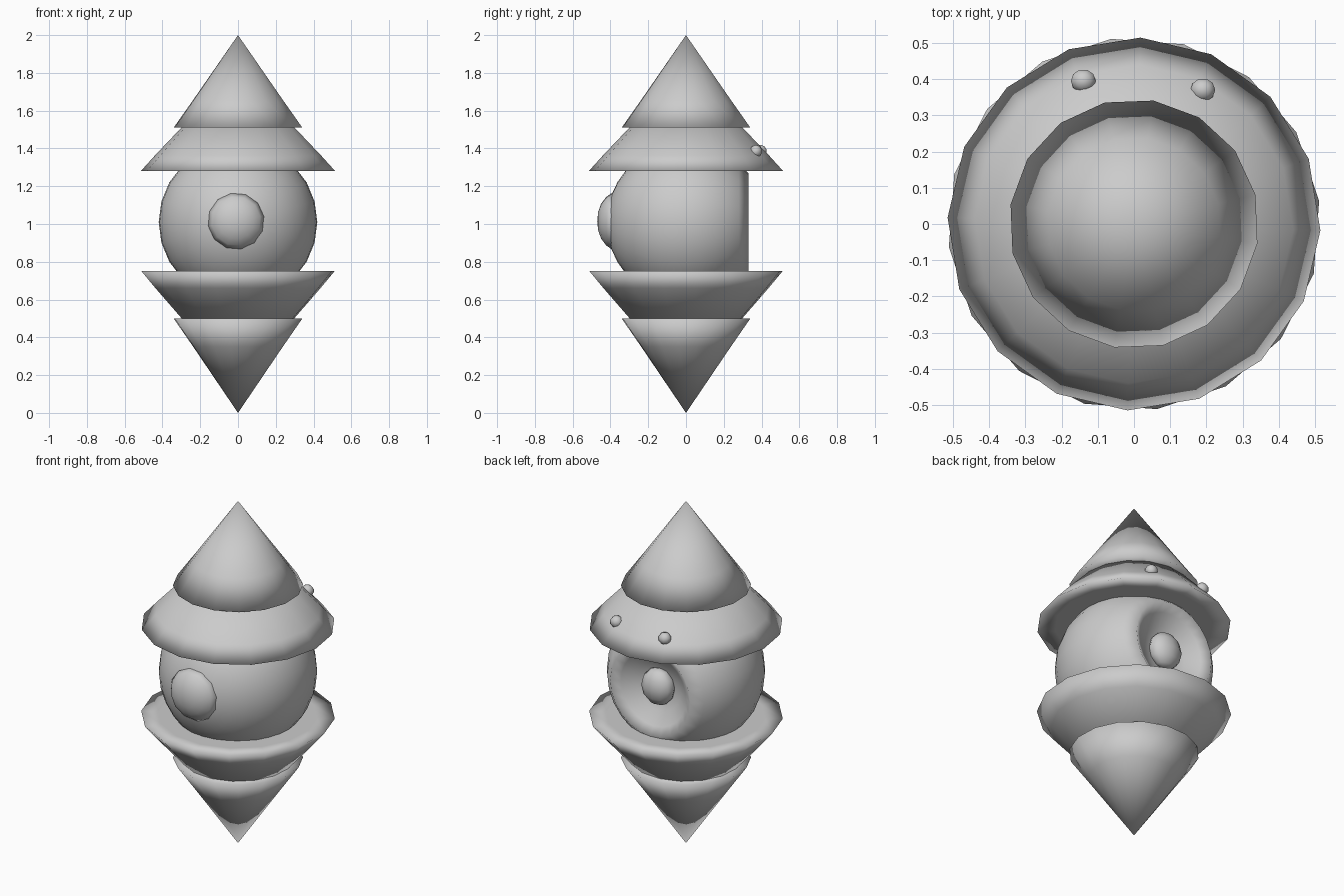
import bpy, bmesh, math
from mathutils import Matrix

if "Cube" in bpy.data.objects:
    bpy.data.objects.remove(bpy.data.objects["Cube"])


def lathe(name, profile, sides, matrix=None, turn=0.0):
    """Spin (radius, height) points around z, then place with matrix."""
    bm = bmesh.new()
    rings = []
    for r, z in profile:
        if r == 0:
            rings.append([bm.verts.new((0, 0, z))] * sides)
        else:
            angles = [math.radians(turn) + math.tau * i / sides for i in range(sides)]
            rings.append([bm.verts.new((r * math.cos(a), r * math.sin(a), z)) for a in angles])
    for low, high in zip(rings, rings[1:]):
        for i in range(sides):
            j = (i + 1) % sides
            corners = list(dict.fromkeys((low[i], low[j], high[j], high[i])))
            if len(corners) > 2:
                bm.faces.new(corners).smooth = True
    bmesh.ops.recalc_face_normals(bm, faces=bm.faces)
    if matrix:
        bm.transform(matrix)
    mesh = bpy.data.meshes.new(name)
    bm.to_mesh(mesh)
    bm.free()
    obj = bpy.data.objects.new(name, mesh)
    bpy.context.collection.objects.link(obj)
    return obj


def ball(name, centre, radii, sides=12):
    steps = sides // 2
    arc = [(math.sin(math.pi * i / steps) if 0 < i < steps else 0,
            -math.cos(math.pi * i / steps)) for i in range(steps + 1)]
    place = Matrix.Translation(centre) @ Matrix.Diagonal((*radii, 1))
    return lathe(name, arc, sides, place)


# Pointed cones at both ends, with a support ring below the rim
def cone(name, tip, rim, turn):
    ring = tip + (rim - tip) * 0.7
    lathe(name, [(0, tip), (0.24, ring), (0.345, rim), (0.24, rim), (0, rim)], 16, turn=turn)


# Flared collars around the body
def collar(name, neck, rim, turn):
    ring = neck + (rim - neck) * 0.64
    lathe(name, [(0, neck), (0.30, neck), (0.44, ring), (0.515, rim),
                 (0.42, rim), (0, rim)], 16, turn=turn)


cone("top_cone", 2.0, 1.51, -9)
cone("bottom_cone", 0.0, 0.50, -9)
collar("upper_collar", 1.51, 1.28, -2)
collar("lower_collar", 0.50, 0.75, 7)

# Round body, spun around the y axis, with a shallow crater at the back
BACKWARD = Matrix.Rotation(math.radians(-90), 4, 'X')
R, RIM = 0.42, math.radians(38)
arc = [(0, -R + 0.005)]
count = 14
for i in range(1, count + 1):
    a = math.pi - (math.pi - RIM) * i / count
    arc.append((R * math.sin(a), R * math.cos(a)))
crater = [(0.21, 0.30), (0.14, 0.25), (0.07, 0.23), (0, 0.225)]
lathe("body", arc + crater, 24, Matrix.Translation((0, 0, 1.01)) @ BACKWARD)

# Ball sitting in the crater
ball("back_ball", (0, 0.255, 1.015), (0.10, 0.07, 0.105))

# Domed front button
dome = [(0, 0.075), (0.05, 0.07), (0.095, 0.054), (0.13, 0.028), (0.15, 0), (0.14, -0.02), (0, -0.02)]
FORWARD = Matrix.Rotation(math.radians(90), 4, 'X')
lathe("front_button", dome, 12, Matrix.Translation((-0.01, -0.395, 1.015)) @ FORWARD, turn=10)

# Two small studs on the back of the upper collar
for x, y in ((-0.14, 0.395), (0.19, 0.37)):
    ball("collar_stud", (x, y, 1.385), (0.036, 0.034, 0.034), 10)
